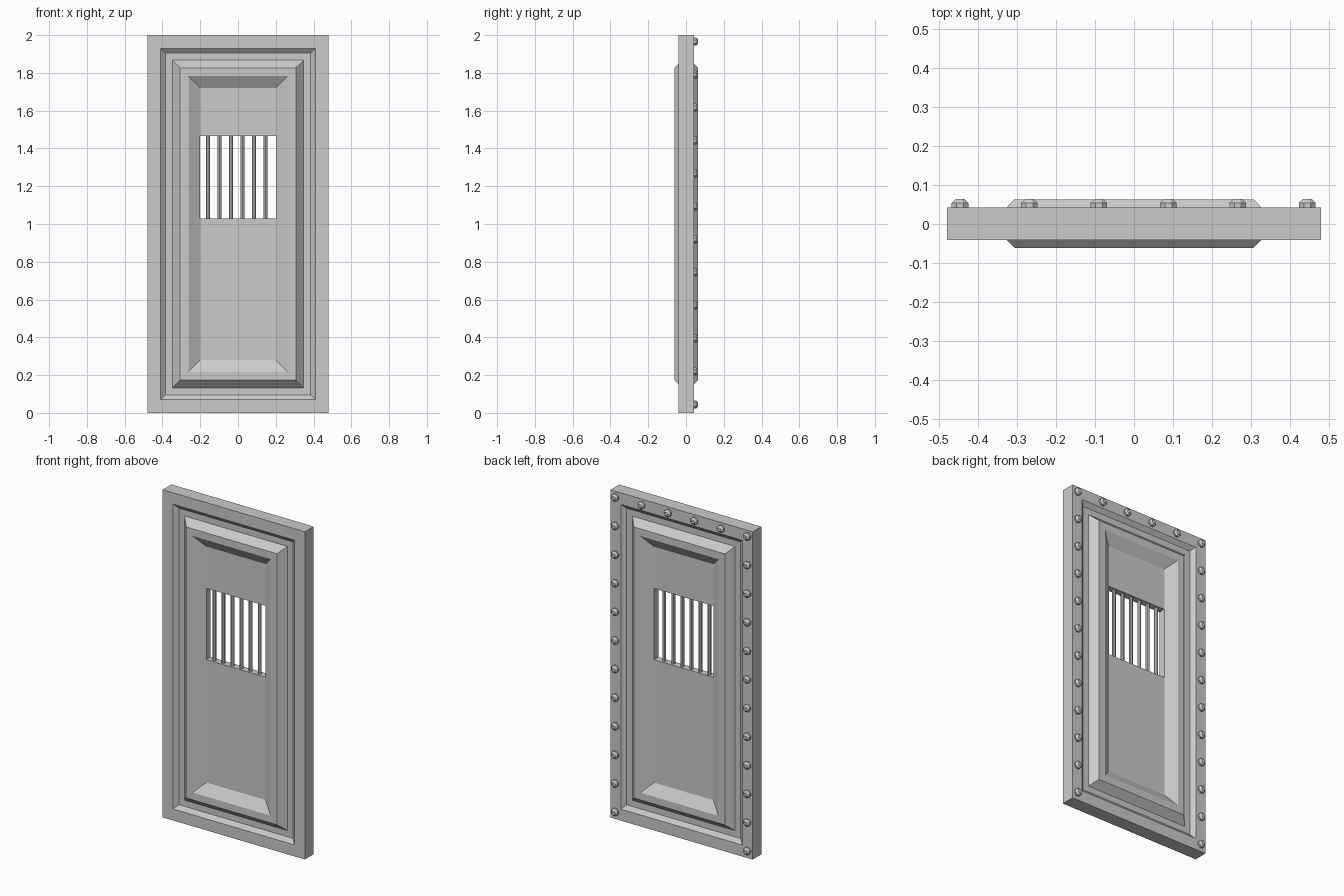
import bpy, bmesh, math
from mathutils import Matrix, Vector

cube = bpy.data.objects.get("Cube")
if cube:
    bpy.data.objects.remove(cube)

steel = bpy.data.materials.new("grey_steel")
steel.use_nodes = True
steel.diffuse_color = (0.6, 0.6, 0.6, 1)
steel.node_tree.nodes["Principled BSDF"].inputs["Base Color"].default_value = (0.6, 0.6, 0.6, 1)

W, H, MID = 0.48, 2.0, 0.001
WIN_LOW, WIN_HIGH = 1.03, 1.465


def finish(name, bm):
    bmesh.ops.recalc_face_normals(bm, faces=bm.faces)
    mesh = bpy.data.meshes.new(name)
    bm.to_mesh(mesh)
    bm.free()
    mesh.materials.append(steel)
    obj = bpy.data.objects.new(name, mesh)
    bpy.context.collection.objects.link(obj)
    return obj


# Door moulding: (inset from the edge, half thickness), same on both faces
PROFILE = [(0, 0.042), (0.07, 0.042), (0.095, 0.021), (0.133, 0.021),
           (0.173, 0.0625), (0.217, 0.0625), (0.28, 0.021)]


def door():
    bm = bmesh.new()
    outer, window = [], []
    for side in (-1, 1):
        rings = []
        for inset, depth in PROFILE:
            x, y = W - inset, MID + side * depth
            rings.append([bm.verts.new(p) for p in (
                (-x, y, inset), (x, y, inset), (x, y, H - inset), (-x, y, H - inset))])
        # Window corners lie on the sides of the sunken panel
        xi, yi = W - PROFILE[-1][0], MID + side * PROFILE[-1][1]
        win = [bm.verts.new((sx * xi, yi, z)) for sx, z in
               ((-1, WIN_LOW), (1, WIN_LOW), (1, WIN_HIGH), (-1, WIN_HIGH))]
        for a, b in zip(rings, rings[1:]):
            for i in range(4):
                j = (i + 1) % 4
                extra = []
                if b is rings[-1] and i == 1:
                    extra = [win[2], win[1]]
                elif b is rings[-1] and i == 3:
                    extra = [win[0], win[3]]
                bm.faces.new([a[i], a[j], b[j]] + extra + [b[i]])
        last = rings[-1]
        bm.faces.new([last[0], last[1], win[1], win[0]])
        bm.faces.new([win[3], win[2], last[2], last[3]])
        outer.append(rings[0])
        window.append(win)
    # Outer edges and window reveals join the two faces
    for front, back in (outer, window):
        for i in range(4):
            j = (i + 1) % 4
            bm.faces.new([front[i], front[j], back[j], back[i]])
    return finish("door_panel", bm)


door()

# Window bars
for n in range(6):
    bm = bmesh.new()
    spot = Vector((-0.159 + n * 0.061, MID, (WIN_LOW + WIN_HIGH) / 2))
    bmesh.ops.create_cone(bm, cap_ends=True, segments=8, radius1=0.011, radius2=0.011,
                          depth=WIN_HIGH - WIN_LOW, matrix=Matrix.Translation(spot))
    finish(f"window_bar_{n + 1}", bm)


# Rivets on the back face: a short drum with a bevelled head
def rivet(name, x, z):
    bm = bmesh.new()
    turn = Matrix.Rotation(-math.pi / 2, 4, 'X') @ Matrix.Rotation(math.pi / 8, 4, 'Z')
    levels = []
    for r, y in ((0.023, 0.040), (0.023, 0.054), (0.012, 0.0645)):
        ring = []
        for i in range(8):
            a = i * math.tau / 8
            p = turn @ Vector((r * math.cos(a), r * math.sin(a), 0))
            ring.append(bm.verts.new(p + Vector((x, y, z))))
        levels.append(ring)
    for a, b in zip(levels, levels[1:]):
        for i in range(8):
            j = (i + 1) % 8
            bm.faces.new([a[i], a[j], b[j], b[i]])
    bm.faces.new(levels[0])
    bm.faces.new(levels[-1])
    finish(name, bm)


LEFT, RIGHT, LOW, TOP = 0.445, -0.447, 0.045, 1.965
for n in range(12):
    z = LOW + (TOP - LOW) * n / 11
    rivet(f"left_rivet_{n + 1}", LEFT, z)
    rivet(f"right_rivet_{n + 1}", RIGHT, z)
for n in range(1, 5):
    rivet(f"top_rivet_{n}", RIGHT + (LEFT - RIGHT) * n / 5, TOP)
